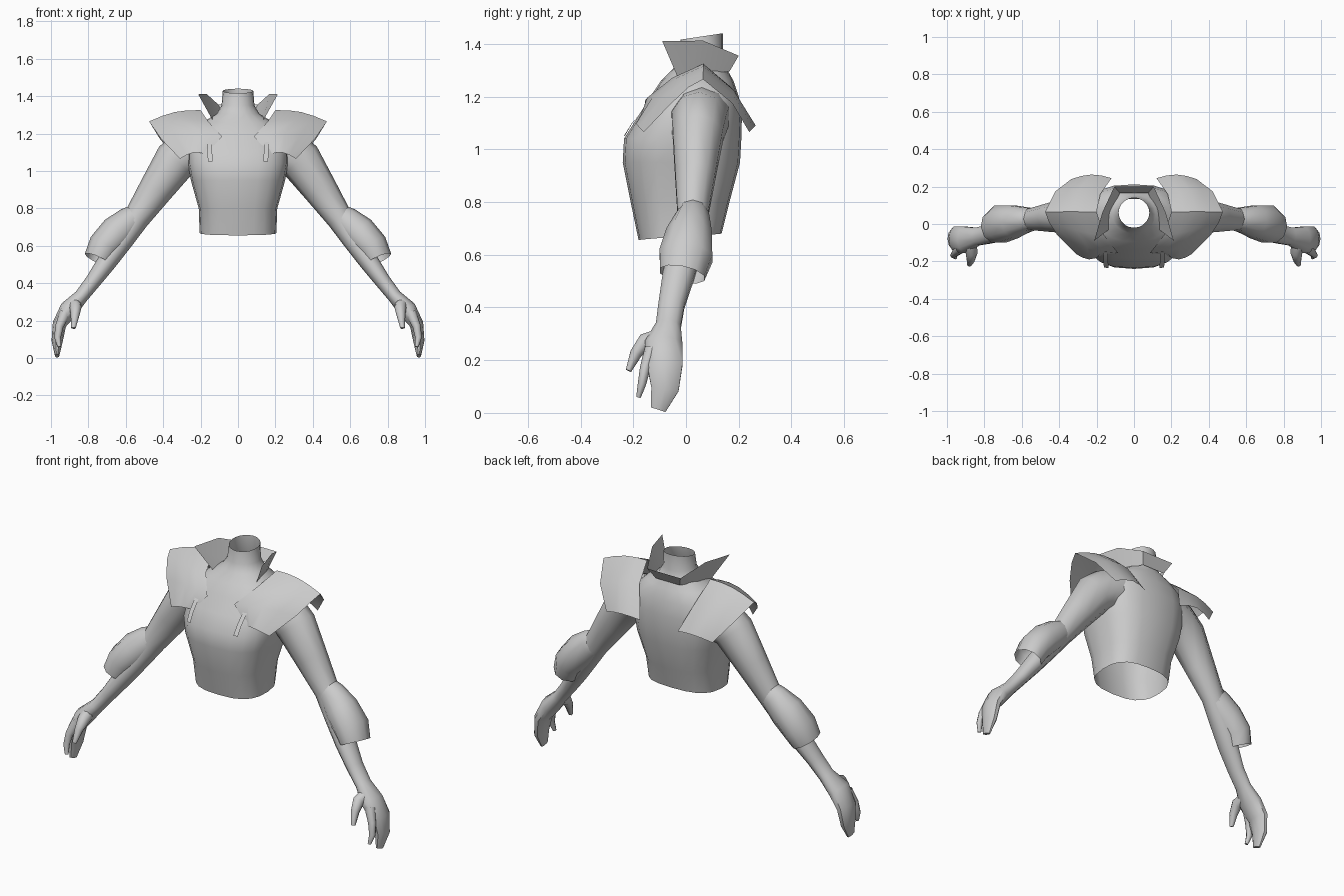
import bpy, bmesh, math
from mathutils import Vector

if "Cube" in bpy.data.objects:
    bpy.data.objects.remove(bpy.data.objects["Cube"])

grey = bpy.data.materials.new("plain grey")
grey.diffuse_color = (0.6, 0.6, 0.6, 1)
grey.use_nodes = True
grey.node_tree.nodes["Principled BSDF"].inputs["Base Color"].default_value = grey.diffuse_color


def finish(name, bm, angle=50, recalc=True, mirror=False):
    if recalc:
        bmesh.ops.recalc_face_normals(bm, faces=bm.faces)
    me = bpy.data.meshes.new(name)
    bm.to_mesh(me)
    bm.free()
    me.materials.append(grey)
    ob = bpy.data.objects.new(name, me)
    bpy.context.collection.objects.link(ob)
    bpy.ops.object.select_all(action='DESELECT')
    ob.select_set(True)
    bpy.context.view_layer.objects.active = ob
    if mirror:
        m = ob.modifiers.new("mirror", 'MIRROR')
        m.use_mirror_merge = False
    bpy.ops.object.shade_smooth_by_angle(angle=math.radians(angle))
    return ob


def skin(bm, rows, closed=True):
    """Join rows of points with quads."""
    vs = [[bm.verts.new(p) for p in r] for r in rows]
    n = len(rows[0])
    for a, b in zip(vs, vs[1:]):
        for i in range(n if closed else n - 1):
            j = (i + 1) % n
            bm.faces.new((a[i], a[j], b[j], b[i]))
    return vs


def tube(name, stations, sides=10, cap_end=True):
    """Limb through (x, y, z, half width, half depth) stations."""
    bm = bmesh.new()
    pts = [Vector(s[:3]) for s in stations]
    rows = []
    for i, s in enumerate(stations):
        t = (pts[min(i + 1, len(pts) - 1)] - pts[max(i - 1, 0)]).normalized()
        u = t.cross(Vector((0, 1, 0))).normalized()
        v = u.cross(t)
        rows.append([pts[i] + u * s[3] * math.cos(a) + v * s[4] * math.sin(a)
                     for a in (2 * math.pi * k / sides for k in range(sides))])
    vs = skin(bm, rows)
    if cap_end:
        bm.faces.new(vs[-1])
    return finish(name, bm, mirror=True)


def sheet(name, rows, mirror=True):
    bm = bmesh.new()
    skin(bm, rows, closed=False)
    return finish(name, bm, 60, mirror=mirror)


# Torso and neck: z, half width, front y, back y, squareness
profile = [(.668, .205, -.18, .135, 2.7), (.80, .21, -.21, .165, 2.7),
           (.95, .252, -.24, .205, 2.7), (1.04, .268, -.235, .21, 2.7),
           (1.12, .27, -.185, .212, 2.6), (1.20, .255, -.135, .20, 2.5),
           (1.26, .19, -.095, .18, 2.3), (1.305, .115, -.05, .155, 2.1),
           (1.35, .088, -.03, .14, 2), (1.428, .082, -.02, .14, 2)]
rows = []
for k, (z, hx, yf, yb, e) in enumerate(profile):
    row = []
    for i in range(20):
        a = 2 * math.pi * i / 20
        c, s = math.cos(a), math.sin(a)
        x = hx * math.copysign(abs(c) ** (2 / e), c)
        y = (yf + yb) / 2 + (yb - yf) / 2 * math.copysign(abs(s) ** (2 / e), s)
        tilt = .012 * s if k in (0, len(profile) - 1) else 0
        row.append((x, y, z + tilt))
    rows.append(row)
bm = bmesh.new()
skin(bm, rows)
finish("torso", bm)

# Arms running into the palm and joined fingers
tube("arm", [(.18, .06, 1.13, .11, .11), (.26, .05, 1.105, .125, .11),
             (.335, .045, 1.055, .115, .1), (.44, .035, .9, .092, .08),
             (.545, .025, .745, .07, .06), (.62, 0, .63, .06, .065),
             (.70, -.03, .515, .052, .062), (.775, -.055, .41, .042, .052),
             (.838, -.067, .33, .038, .05), (.905, -.085, .26, .05, .075),
             (.955, -.08, .18, .037, .07), (.967, -.08, .09, .03, .055),
             (.967, -.105, .012, .012, .03)])

# Free finger and thumb
tube("index_finger", [(.925, -.13, .24, .03, .028), (.955, -.155, .17, .022, .02),
                      (.965, -.167, .11, .018, .016), (.955, -.18, .06, .01, .009)], 8)
tube("thumb", [(.875, -.09, .29, .035, .035), (.868, -.155, .27, .032, .032),
               (.872, -.19, .225, .023, .023), (.88, -.218, .16, .012, .011)], 8)

# Flared forearm guards, open at both ends
tube("forearm_guard", [(.555, .026, .745, .072, .063), (.575, .025, .735, .078, .068),
                       (.645, .012, .672, .094, .092), (.715, 0, .597, .088, .106),
                       (.748, -.015, .525, .078, .09)], 10, False)

# Draped shoulder pads: inner and outer edge points from front to back
edges = [((.17, -.165, 1.09), (.31, -.16, 1.065)),
         ((.085, -.155, 1.185), (.41, -.06, 1.17)),
         ((.16, -.06, 1.265), (.455, .01, 1.235)),
         ((.20, .065, 1.325), (.475, .065, 1.265)),
         ((.18, .16, 1.235), (.42, .175, 1.175)),
         ((.12, .245, 1.075), (.335, .24, 1.065))]
rows = []
for a, b in edges:
    a, b = Vector(a), Vector(b)
    row = []
    for k in range(5):
        t = k / 4
        p = a.lerp(b, t)
        bulge = .02 * math.sin(math.pi * t)
        row.append(p + Vector((0, bulge * (p.y - .06) * 6, bulge)))
    rows.append(row)
sheet("shoulder_pad", rows)

# Narrow hanging straps on the chest
sheet("chest_strap", [[(.14, -.15, 1.16), (.165, -.15, 1.16)],
                      [(.138, -.205, 1.10), (.163, -.203, 1.10)],
                      [(.136, -.236, 1.05), (.161, -.232, 1.05)]])

# Standing collar flaring into two points, wrapped behind the neck
top = [(.213, -.09, 1.41), (.168, .065, 1.412), (.105, .2, 1.355)]
low = [(.135, -.03, 1.27), (.125, .07, 1.285), (.075, .165, 1.295)]
flip = lambda pts: pts + [(-x, y, z) for x, y, z in reversed(pts)]
sheet("collar", [flip(low), flip(top)], mirror=False)
